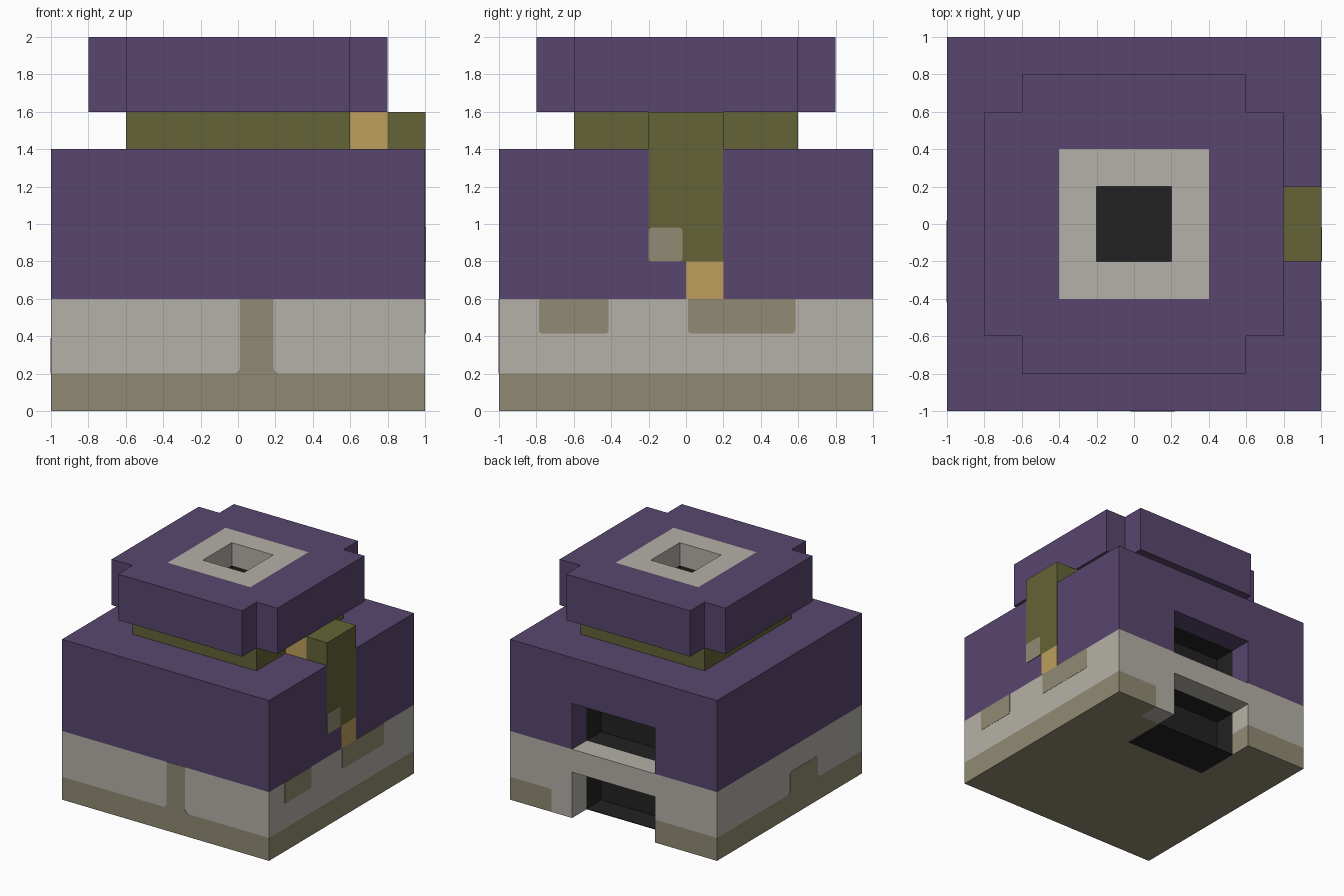
import bpy, bmesh
from mathutils import Matrix, Vector

if "Cube" in bpy.data.objects:
    bpy.data.objects.remove(bpy.data.objects["Cube"], do_unlink=True)


def material(name, rgb):
    lin = [(c / 255 / 12.92 if c < 11 else ((c / 255 + 0.055) / 1.055) ** 2.4) for c in rgb]
    m = bpy.data.materials.new(name)
    m.use_nodes = True
    m.diffuse_color = (*lin, 1)
    bsdf = m.node_tree.nodes["Principled BSDF"]
    bsdf.inputs["Base Color"].default_value = (*lin, 1)
    bsdf.inputs["Roughness"].default_value = 0.9
    return m


purple = material("purple", (88, 70, 110))
olive = material("olive green", (99, 101, 55))
gold = material("golden tan", (189, 159, 92))
stone = material("pale stone", (181, 177, 168))
earth = material("earth brown", (145, 139, 115))
black = material("black", (34, 34, 34))


def finish(name, bm, *mats):
    bmesh.ops.recalc_face_normals(bm, faces=bm.faces)
    mesh = bpy.data.meshes.new(name)
    bm.to_mesh(mesh)
    bm.free()
    ob = bpy.data.objects.new(name, mesh)
    bpy.context.collection.objects.link(ob)
    for m in mats:
        mesh.materials.append(m)
    return ob


def box(name, x, y, z, *mats):
    bm = bmesh.new()
    bmesh.ops.create_cube(bm, size=1)
    for v in bm.verts:
        v.co = [r[0] if c < 0 else r[1] for c, r in zip(v.co, (x, y, z))]
    return finish(name, bm, *mats)


def cut(ob, x, y, z):
    """Subtract a box and throw the cutter away."""
    cutter = box("cutter", x, y, z)
    cutter.hide_render = True
    mod = ob.modifiers.new("cut", 'BOOLEAN')
    mod.operation, mod.solver, mod.object = 'DIFFERENCE', 'EXACT', cutter
    with bpy.context.temp_override(object=ob, active_object=ob):
        bpy.ops.object.modifier_apply(modifier=mod.name)
    bpy.data.objects.remove(cutter, do_unlink=True)


def paint(ob, seams, rule):
    """Slice along axis-aligned seams, then colour each face by its centre."""
    bm = bmesh.new()
    bm.from_mesh(ob.data)
    for axis, places in enumerate(seams):
        normal = Vector([float(i == axis) for i in range(3)])
        for p in places:
            bmesh.ops.bisect_plane(bm, geom=bm.verts[:] + bm.edges[:] + bm.faces[:],
                                   plane_co=normal * p, plane_no=normal, dist=1e-5)
    for f in bm.faces:
        f.material_index = rule(f.calc_center_bounds())
    bm.to_mesh(ob.data)
    bm.free()


def patch(name, side, points, lift=0.002):
    """Thin painted plate; corners on a layer seam stay sharp, others are rounded."""
    place = {
        "front": lambda u, v: (u, -1, v),
        "right": lambda u, v: (1, u, v),
        "left": lambda u, v: (-1, u, v),
    }[side]
    out = Vector({"front": (0, -1, 0), "right": (1, 0, 0), "left": (-1, 0, 0)}[side])
    bm = bmesh.new()
    verts = [bm.verts.new(place(u, v)) for u, v in points]
    bm.faces.new(verts)
    soft = [vert for vert, p in zip(verts, points) if p[1] not in (0.2, 0.6)]
    bmesh.ops.bevel(bm, geom=soft, offset=0.015, segments=3, profile=0.5, affect='VERTICES')
    bmesh.ops.translate(bm, verts=bm.verts, vec=-out * 0.002)
    ext = bmesh.ops.extrude_face_region(bm, geom=bm.faces[:])
    top = [g for g in ext["geom"] if isinstance(g, bmesh.types.BMVert)]
    bmesh.ops.translate(bm, verts=top, vec=out * (0.002 + lift))
    return finish(name, bm, earth)


# Layered body with two openings at the back, each leading to a dark recess
body = box("body", (-1, 1), (-1, 1), (0, 1.4), earth, stone, purple, black)
for bottom, floor, top in ((-0.1, 0.005, 0.4), (0.6, 0.6, 1.0)):
    cut(body, (-0.4, 0.4), (0.8, 1.1), (bottom, top))
    cut(body, (-0.4, 0.4), (0.6, 0.85), (max(floor, bottom), top))


def body_colour(c):
    inside = abs(c.x) < 0.401 and 0.401 < c.y < 0.801
    if inside and c.z < 1.01:
        return 3
    if c.z < 0.2:
        return 1 if 0.39 < c.x < 0.6 and c.y > 0.8 else 0
    return 1 if c.z < 0.601 else 2


paint(body, ((-0.4, 0.4, 0.6), (0.4, 0.8), (0.2, 0.6)), body_colour)

# Neck
box("neck", (-0.6, 0.6), (-0.6, 0.6), (1.4, 1.6), olive)

# Cap: square with notched corners and a shaft in the middle
bm = bmesh.new()
quarter = [(0.8, -0.6), (0.8, 0.6), (0.6, 0.6)]
ring = []
for turn in range(4):
    rot = Matrix.Rotation(turn * 1.5707963, 2)
    ring += [rot @ Vector(p) for p in quarter]
base = bm.faces.new([bm.verts.new((p.x, p.y, 1.6)) for p in ring])
ext = bmesh.ops.extrude_face_region(bm, geom=[base])
bmesh.ops.translate(bm, vec=(0, 0, 0.4),
                    verts=[g for g in ext["geom"] if isinstance(g, bmesh.types.BMVert)])
cap = finish("cap", bm, purple, stone, black)
cut(cap, (-0.2, 0.2), (-0.2, 0.2), (1.62, 2.1))


def cap_colour(c):
    if max(abs(c.x), abs(c.y)) < 0.201 and 1.61 < c.z < 1.99:
        return 1 if c.z > 1.8 else 2
    return 1 if c.z > 1.99 and max(abs(c.x), abs(c.y)) < 0.4 else 0


paint(cap, ((-0.4, -0.2, 0.2, 0.4), (-0.4, -0.2, 0.2, 0.4), (1.8,)), cap_colour)

# Hanging strip on the side, joined to the neck by a short link
box("side_strip", (0.8, 1.002), (-0.2, 0.2), (0.8, 1.6), olive)
box("strip_link", (0.6, 0.8), (-0.2, 0.2), (1.4, 1.6), gold)
box("strip_tip", (0.8, 1.002), (0, 0.2), (0.6, 0.8), gold)
patch("strip_patch", "right", [(-0.2, 0.8), (-0.02, 0.8), (-0.02, 0.98), (-0.2, 0.98)], 0.004)

# Earth patches on the stone layer
for name, a, b in (("right_patch_front", -0.785, -0.415), ("right_patch_back", 0.01, 0.585)):
    patch(name, "right", [(a, 0.6), (a, 0.415), (b, 0.415), (b, 0.6)])
for name, side, a, b, top in (("front_patch", "front", 0.01, 0.19, 0.6),
                              ("left_patch", "left", -0.39, -0.01, 0.39)):
    patch(name, side, [(a - 0.03, 0.2), (a, 0.215), (a, top),
                       (b, top), (b, 0.215), (b + 0.03, 0.2)])
